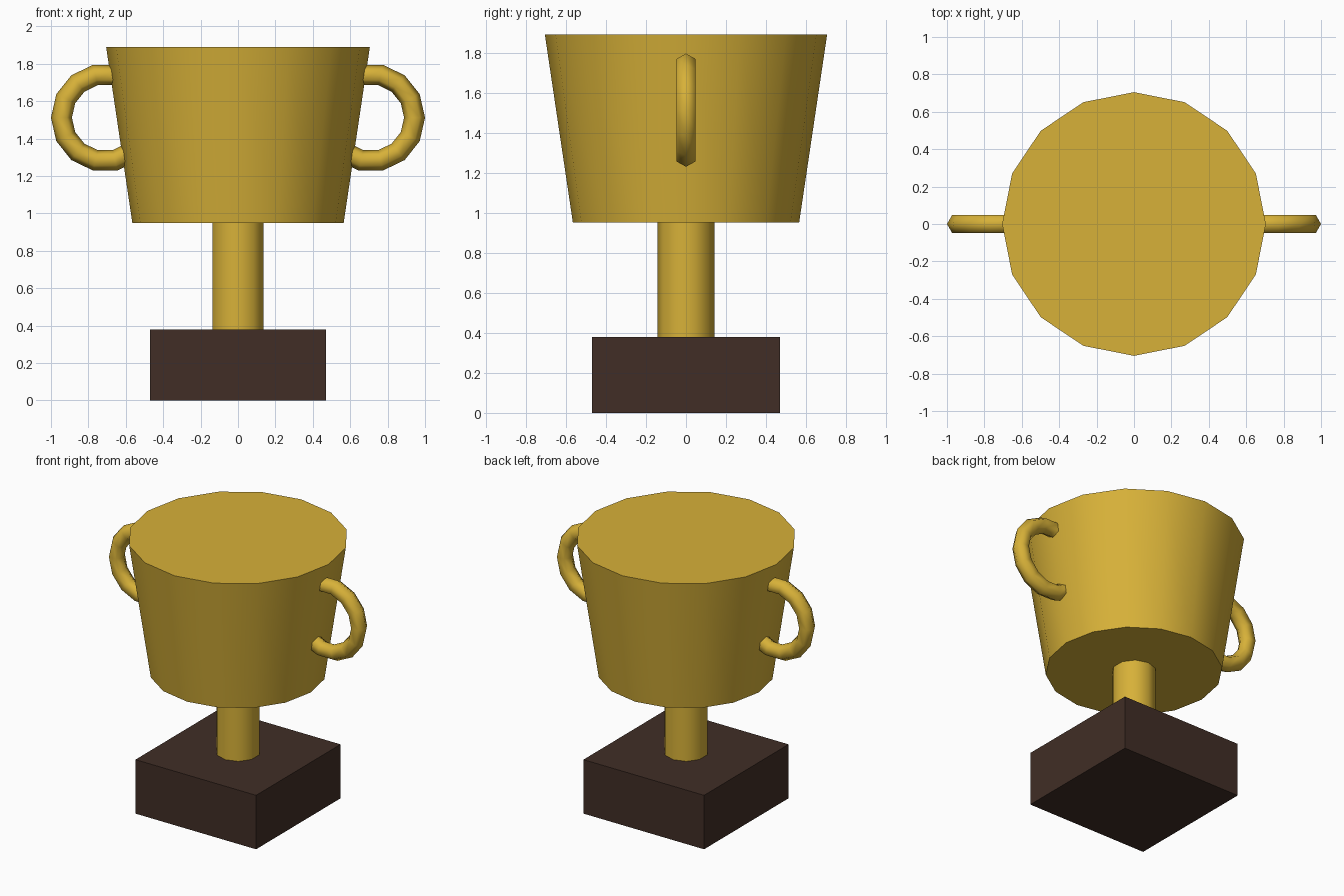
import bpy
from math import radians

cube = bpy.data.objects.get("Cube")
if cube:
    bpy.data.objects.remove(cube, do_unlink=True)


def make_material(name, rgb):
    mat = bpy.data.materials.new(name)
    mat.use_nodes = True
    mat.diffuse_color = (*rgb, 1)
    mat.node_tree.nodes["Principled BSDF"].inputs["Base Color"].default_value = (*rgb, 1)
    return mat


gold = make_material("gold", (0.68, 0.44, 0.04))
dark_wood = make_material("dark wood", (0.052, 0.027, 0.019))


def finish(name, mat, smooth=True):
    obj = bpy.context.object
    obj.name = obj.data.name = name
    obj.data.materials.append(mat)
    if smooth:
        bpy.ops.object.shade_smooth_by_angle(angle=radians(65))
    return obj


def add_round(name, sides, bottom, top, z0, z1):
    bpy.ops.mesh.primitive_cone_add(vertices=sides, radius1=bottom, radius2=top,
                                    depth=z1 - z0, location=(0, 0, (z0 + z1) / 2))
    return finish(name, gold)


# Square plinth
bpy.ops.mesh.primitive_cube_add(size=1, location=(0, 0, 0.19))
base = finish("base", dark_wood, smooth=False)
base.scale = (0.94, 0.94, 0.38)

# Stem and solid flared cup
add_round("stem", 10, 0.142, 0.142, 0.375, 0.96)
add_round("cup", 16, 0.565, 0.705, 0.95, 1.89)

# Ring handles sunk into the cup wall
for name, side in (("left_handle", 1), ("right_handle", -1)):
    bpy.ops.mesh.primitive_torus_add(major_segments=14, minor_segments=6,
                                     major_radius=0.234, minor_radius=0.056,
                                     location=(side * 0.71, 0, 1.512),
                                     rotation=(radians(90), 0, 0))
    finish(name, gold)
